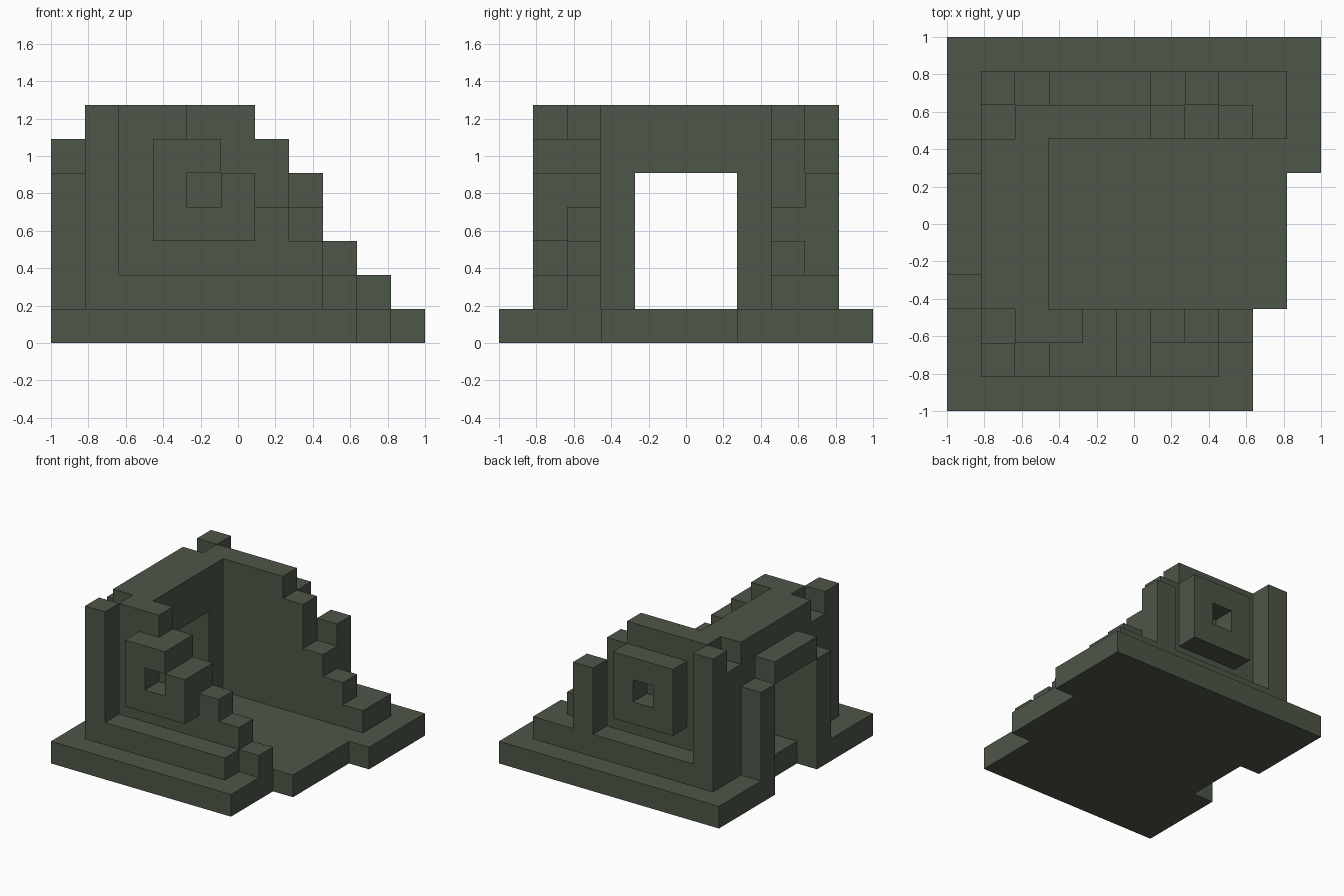
import bpy, bmesh, math
from mathutils import Vector

cube = bpy.data.objects.get("Cube")
if cube:
    bpy.data.objects.remove(cube, do_unlink=True)

U = 2 / 11  # size of one building block

stone = bpy.data.materials.new("dark moss stone")
stone.use_nodes = True
colour = (0.076, 0.093, 0.066, 1)
stone.diffuse_color = colour
bsdf = stone.node_tree.nodes["Principled BSDF"]
bsdf.inputs["Base Color"].default_value = colour
bsdf.inputs["Roughness"].default_value = 0.9


def rect(a0, a1, b0, b1):
    """Set of grid cells covering a rectangle."""
    return {(a, b) for a in range(a0, a1) for b in range(b0, b1)}


def steps(first, tops):
    """Columns of cells standing on the base, one top height each."""
    return {(first + n, b) for n, top in enumerate(tops) for b in range(1, top)}


def slab(name, axis, start, end, cells):
    """Extrude a flat pattern of cells along an axis, in block units."""
    def point(a, b):
        p = {"x": (start, a, b), "y": (a, start, b), "z": (a, b, start)}[axis]
        return Vector((p[0] * U - 1, p[1] * U - 1, p[2] * U))

    bm = bmesh.new()
    for a, b in sorted(cells):
        corners = ((a, b), (a + 1, b), (a + 1, b + 1), (a, b + 1))
        bm.faces.new([bm.verts.new(point(*c)) for c in corners])
    bmesh.ops.remove_doubles(bm, verts=bm.verts, dist=1e-4)
    ext = bmesh.ops.extrude_face_region(bm, geom=bm.faces[:], use_keep_orig=True)
    move = Vector([(end - start) * U if ax == axis else 0 for ax in "xyz"])
    bmesh.ops.translate(bm, vec=move,
                        verts=[g for g in ext["geom"] if isinstance(g, bmesh.types.BMVert)])
    bmesh.ops.recalc_face_normals(bm, faces=bm.faces)
    bmesh.ops.dissolve_limit(bm, angle_limit=math.radians(1),
                             verts=bm.verts, edges=bm.edges)
    mesh = bpy.data.meshes.new(name)
    bm.to_mesh(mesh)
    bm.free()
    mesh.materials.append(stone)
    obj = bpy.data.objects.new(name, mesh)
    bpy.context.collection.objects.link(obj)
    return obj


# Floor with a broken stepped edge and a notch at the doorway
floor = rect(0, 9, 0, 3) | rect(0, 10, 3, 7) | rect(0, 11, 7, 11)
slab("floor", "z", 0, 1, floor - rect(0, 1, 4, 7))

# Crumbling inner walls
slab("front_wall", "y", 2, 3, steps(2, [7, 7, 6, 5, 4, 3, 2]))
slab("back_wall", "y", 8, 9, steps(2, [7, 7, 7, 7, 6, 4, 3, 2]))

# Outer plinths with their corner columns
slab("front_plinth_and_column", "y", 1, 2, steps(1, [7] + [2] * 6))
slab("back_plinth_and_columns", "y", 9, 10, steps(1, [7] + [2] * 5 + [5, 2, 2]))

# Blind window frames, the front one missing a corner
frame = rect(3, 6, 3, 6) - {(4, 4)}
slab("front_window_frame", "y", 1, 2, frame - {(5, 5)})
slab("back_window_frame", "y", 9, 10, frame)

# Thick side wall pierced by the doorway
slab("doorway_wall", "x", 1, 3, rect(3, 8, 1, 7) - rect(4, 7, 1, 5))

# Lower infill beside the corner columns, and the door surround
for side, j, post in (("front", 2, 3), ("back", 8, 7)):
    slab(side + "_corner_infill", "x", 1, 2, rect(j, j + 1, 1, 6))
    slab(side + "_door_post", "x", 0, 1, rect(post, post + 1, 1, 5))
slab("door_lintel", "x", 0, 1, rect(4, 7, 5, 6))
